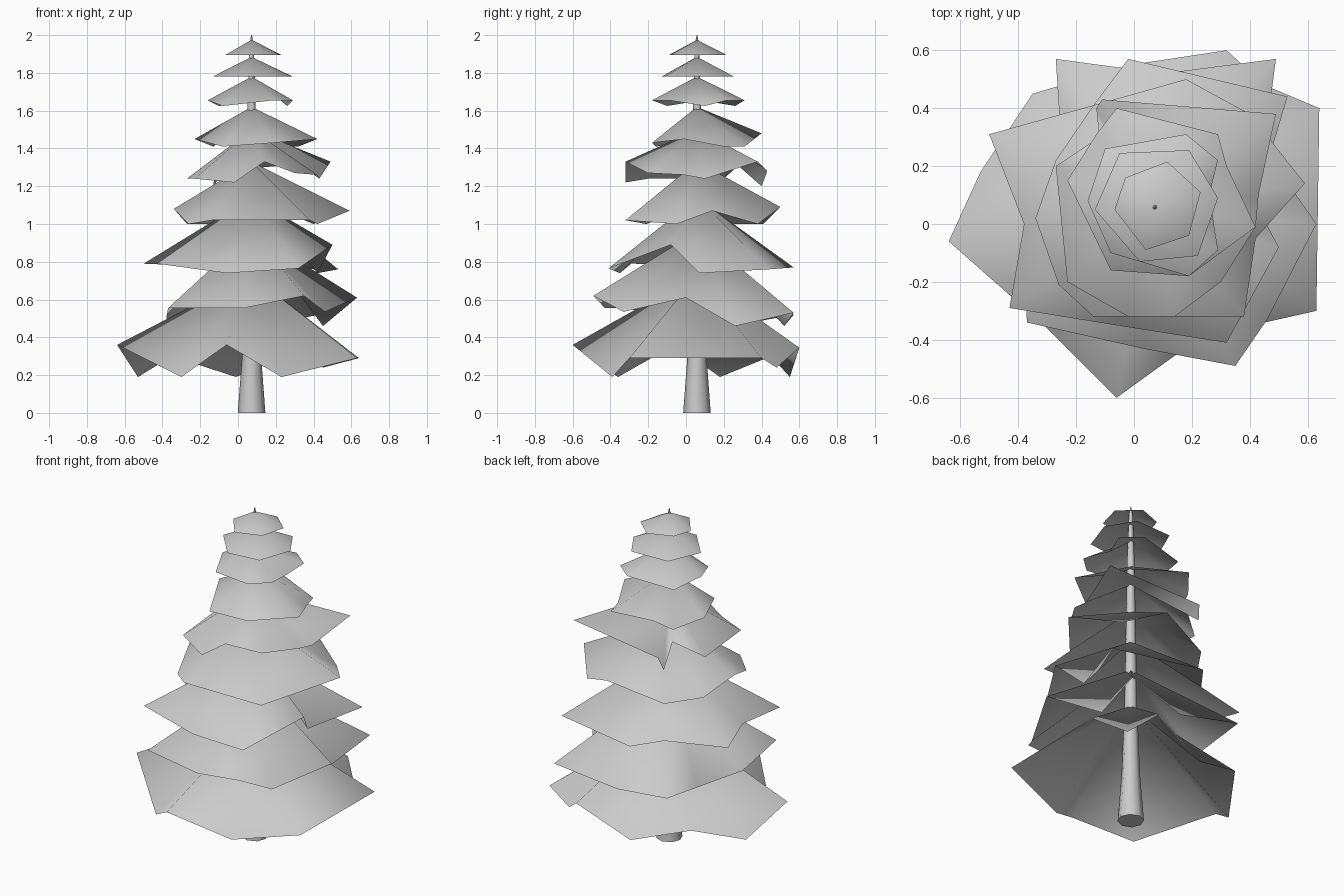
import bpy
import bmesh
import math

default_cube = bpy.data.objects.get("Cube")
if default_cube:
    bpy.data.objects.remove(default_cube, do_unlink=True)

# Trunk axis, around which every branch layer is gathered
AXIS_X, AXIS_Y = 0.072, 0.058


def make_material(name, colour):
    material = bpy.data.materials.new(name)
    material.use_nodes = True
    material.diffuse_color = colour
    shader = material.node_tree.nodes["Principled BSDF"]
    shader.inputs["Base Color"].default_value = colour
    return material


grey = make_material("plain grey", (0.6, 0.6, 0.6, 1))


def finish(name, mesh_builder, sharp_angle):
    """Turn a bmesh into a softly shaded object with the grey material."""
    mesh = bpy.data.meshes.new(name)
    mesh_builder.to_mesh(mesh)
    mesh_builder.free()
    mesh.materials.append(grey)
    obj = bpy.data.objects.new(name, mesh)
    bpy.context.collection.objects.link(obj)
    bpy.ops.object.select_all(action="DESELECT")
    bpy.context.view_layer.objects.active = obj
    obj.select_set(True)
    bpy.ops.object.shade_smooth_by_angle(angle=math.radians(sharp_angle))


def angle_round_trunk(point):
    return math.atan2(point[1] - AXIS_Y, point[0] - AXIS_X)


def branch_layer(name, apex_z, tip_z, fold_z, tips, folds=()):
    """Pleated skirt: rim of raised tips and drooping folds under one apex.

    A rim point may carry its own height as a third value.
    """
    rim = [(p[0], p[1], p[2] if len(p) > 2 else tip_z) for p in tips]
    rim += [(p[0], p[1], p[2] if len(p) > 2 else fold_z) for p in folds]
    rim.sort(key=angle_round_trunk)
    bm = bmesh.new()
    apex = bm.verts.new((AXIS_X, AXIS_Y, apex_z))
    ring = [bm.verts.new(point) for point in rim]
    for current, following in zip(ring, ring[1:] + ring[:1]):
        bm.faces.new((apex, current, following))
    bm.normal_update()
    finish(name, bm, sharp_angle=180)


def lathe(name, profile, sides):
    """Revolve a radius and height profile around the trunk axis."""
    bm = bmesh.new()
    rings = []
    for radius, height in profile:
        ring = []
        for side in range(sides):
            turn = math.tau * side / sides
            ring.append(bm.verts.new((AXIS_X + radius * math.cos(turn),
                                      AXIS_Y + radius * math.sin(turn),
                                      height)))
        rings.append(ring)
    for lower, upper in zip(rings, rings[1:]):
        for side in range(sides):
            after = (side + 1) % sides
            bm.faces.new((lower[side], lower[after], upper[after], upper[side]))
    bm.faces.new(list(reversed(rings[0])))
    bm.faces.new(rings[-1])
    bm.normal_update()
    finish(name, bm, sharp_angle=80)


# Tapered trunk, poking out as a small spike at the top
lathe("trunk",
      [(0.073, 0), (0.052, 0.28), (0.036, 0.7), (0.021, 1.65),
       (0.011, 1.95), (0.002, 2)],
      sides=8)

# Wide lower layers
branch_layer(
    "branch_layer_bottom", apex_z=0.73, tip_z=0.36, fold_z=0.19,
    tips=[(-0.64, -0.06), (-0.06, -0.6), (0.63, -0.3, 0.29),
          (0.64, 0.4, 0.29), (0.32, 0.6, 0.345), (-0.35, 0.45, 0.3)],
    folds=[(-0.53, 0.18), (-0.3, -0.36), (0.23, -0.39),
           (0.45, 0.48, 0.24), (-0.01, 0.55)])

branch_layer(
    "branch_layer_second", apex_z=0.96, tip_z=0.555, fold_z=0.46,
    tips=[(0.63, 0, 0.61), (0.35, -0.49, 0.62), (0.03, -0.43),
          (-0.37, -0.34), (0.49, 0.57, 0.53), (-0.27, 0.57, 0.52)],
    folds=[(0.46, -0.33, 0.535), (0.45, 0.26), (0.1, 0.52),
           (-0.25, 0.25), (-0.38, 0, 0.5)])

branch_layer(
    "branch_layer_third", apex_z=1.14, tip_z=0.79, fold_z=0.74,
    tips=[(-0.5, 0.31), (-0.43, -0.29), (0.32, -0.41, 0.765),
          (0.5, -0.08, 0.89), (0.53, 0.44, 0.76), (-0.02, 0.57, 0.77)],
    folds=[(-0.06, -0.35), (0.42, 0.07), (-0.14, 0.41, 0.775),
           (-0.38, 0, 0.785)])

# Middle layers
branch_layer(
    "branch_layer_fourth", apex_z=1.33, tip_z=1.08, fold_z=1,
    tips=[(-0.34, 0.02), (-0.14, -0.32, 1.02), (0.38, -0.32, 1.02),
          (0.59, 0.14, 1.07), (0.18, 0.5, 1.09)],
    folds=[(-0.26, -0.21), (0.42, -0.05), (0.4, 0.38), (-0.14, 0.41),
           (-0.27, 0.22)])

branch_layer(
    "branch_layer_fifth", apex_z=1.5, tip_z=1.33, fold_z=1.24,
    tips=[(0.14, -0.32), (0.3, -0.2, 1.27), (0.42, -0.01, 1.26),
          (0.49, 0.38), (-0.11, 0.43, 1.28), (-0.12, 0.3)],
    folds=[(-0.02, -0.32, 1.22), (0.43, 0.1), (-0.13, 0.4, 1.2),
           (-0.27, 0.2), (-0.23, -0.2)])

branch_layer(
    "branch_layer_sixth", apex_z=1.62, tip_z=1.45, fold_z=1.41,
    tips=[(-0.06, 0.4, 1.48), (0.42, -0.01), (-0.23, 0.15),
          (0.19, -0.18, 1.43)],
    folds=[(0.29, 0.31), (0.32, 0.2), (-0.08, -0.16), (-0.13, 0.31)])

# Small upper layers
branch_layer(
    "branch_layer_seventh", apex_z=1.78, tip_z=1.655, fold_z=1.625,
    tips=[(0.18, 0.31), (0.29, 0.22), (0.29, -0.09), (0.19, -0.18),
          (-0.16, 0.08)],
    folds=[(0.26, 0.1), (-0.08, -0.1), (-0.1, 0.26)])

branch_layer(
    "branch_layer_eighth", apex_z=1.885, tip_z=1.78, fold_z=1.78,
    tips=[(-0.05, 0.245), (0.19, 0.255), (0.29, 0.09), (0.22, -0.11),
          (0.02, -0.13), (-0.135, 0.05)])

branch_layer(
    "branch_layer_top", apex_z=1.975, tip_z=1.895, fold_z=1.895,
    tips=[(-0.03, 0.16), (0.115, 0.215), (0.23, 0.11), (0.19, -0.04),
          (0.04, -0.09), (-0.067, 0.05)])
